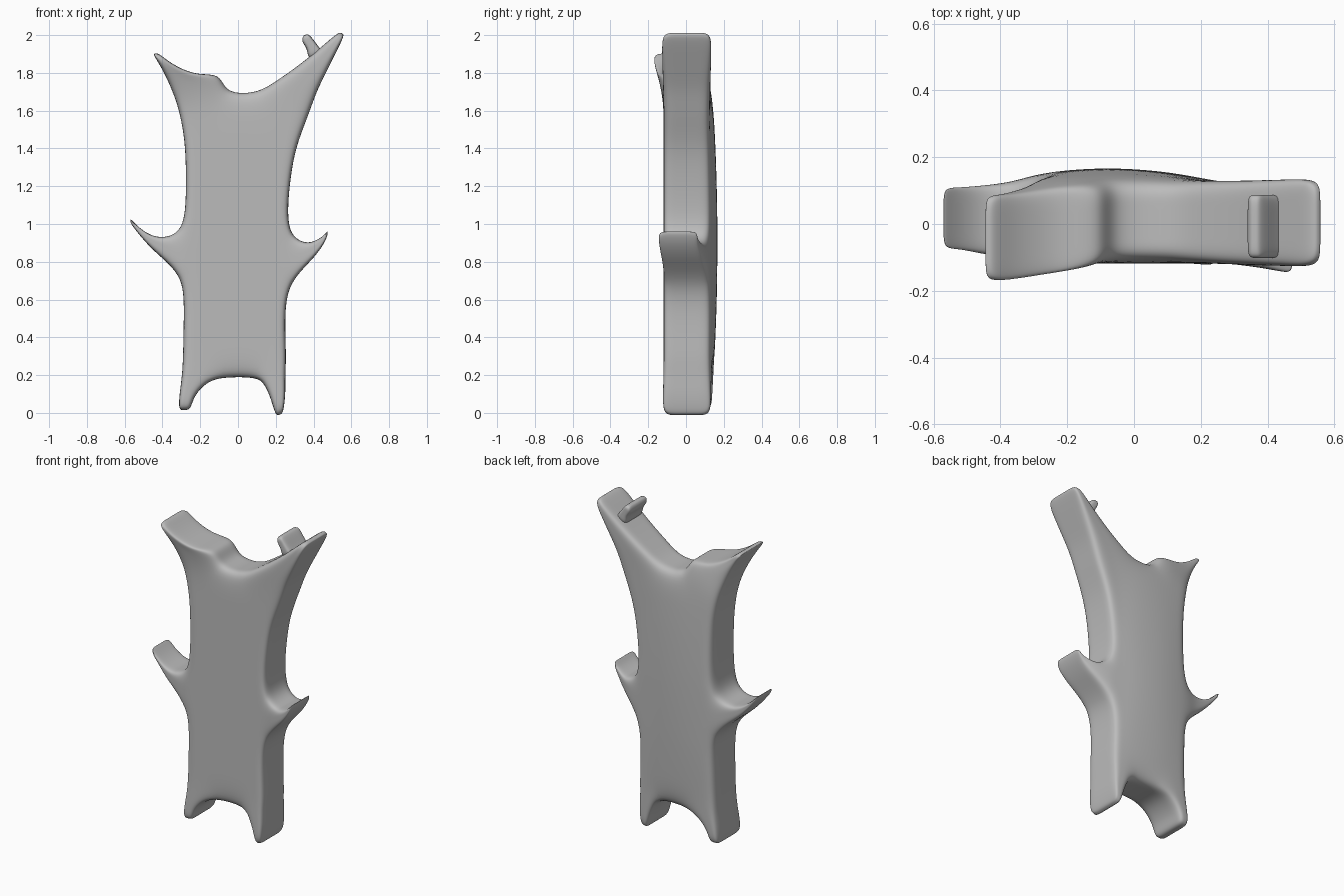
import bpy
import bmesh

if "Cube" in bpy.data.objects:
    bpy.data.objects.remove(bpy.data.objects["Cube"])

grey = bpy.data.materials.new("plain_grey")
grey.use_nodes = True
colour = (0.5, 0.5, 0.5, 1)
grey.diffuse_color = colour
grey.node_tree.nodes["Principled BSDF"].inputs["Base Color"].default_value = colour


# A cage point is (x, z, depth shift, depth scale)
def lerp(a, b, t):
    return tuple(p + (q - p) * t for p, q in zip(a, b))


def depth_layers(point):
    """Four depths from the flat front to the gently bulging back."""
    x, z, shift, scale = point
    bulge = max(0, 1 - ((x + 0.07) / 0.32) ** 2) * max(0, 1 - (z - 0.9) ** 2)
    back = 0.125 + 0.045 * bulge
    return [shift + scale * y for y in (-0.118, -0.05, 0.06, back)]


def join_rows(rows, skip=None):
    """Quads between successive rows of points."""
    quads = []
    for low, high in zip(rows, rows[1:]):
        for i in range(len(low) - 1):
            quads.append((low[i], low[i + 1], high[i + 1], high[i]))
    return quads


def limb(base, ends, shift, scale):
    """Grow a three-point-wide strip out of base through pairs of end points."""
    rows = [base]
    for i, (a, b) in enumerate(ends, 1):
        t = min(1, i / (len(ends) - 1))
        depth = (shift * t, 1 + (scale - 1) * t)
        a, b = a + depth, b + depth
        rows.append([a, lerp(a, b, 0.4), b])
    return join_rows(rows)


def slab(name, quads):
    """Give a flat quad layout its depth, then subdivide it smooth."""
    bm = bmesh.new()
    verts, edges = {}, {}
    for quad in quads:
        for p in quad:
            if p not in verts:
                verts[p] = [bm.verts.new((p[0], y, p[1])) for y in depth_layers(p)]
        for a, b in zip(quad, quad[1:] + quad[:1]):
            edges.setdefault(frozenset((a, b)), []).append((a, b))
        for layer in (0, -1):
            bm.faces.new([verts[p][layer] for p in quad])
    for uses in edges.values():
        if len(uses) == 1:
            a, b = (verts[p] for p in uses[0])
            for i in range(3):
                bm.faces.new((a[i], b[i], b[i + 1], a[i + 1]))
    bmesh.ops.recalc_face_normals(bm, faces=bm.faces)
    for face in bm.faces:
        face.smooth = True
    mesh = bpy.data.meshes.new(name)
    bm.to_mesh(mesh)
    bm.free()
    mesh.materials.append(grey)
    obj = bpy.data.objects.new(name, mesh)
    bpy.context.collection.objects.link(obj)
    mod = obj.modifiers.new("smooth_surface", "SUBSURF")
    mod.levels = mod.render_levels = 3
    return obj


# Trunk rows: right edge x, left edge x, edge height, middle height
trunk = [
    (-0.29, 0.255, 0.32, 0.19),
    (-0.288, 0.25, 0.45, 0.42),
    (-0.285, 0.25, 0.6, 0.6),
    (-0.3, 0.275, 0.71, 0.71),
    (-0.3, 0.28, 0.83, 0.83),
    (-0.295, 0.275, 0.97, 0.96),
    (-0.275, 0.26, 1.1, 1.1),
    (-0.275, 0.28, 1.3, 1.3),
    (-0.282, 0.31, 1.45, 1.47),
    (-0.31, 0.37, 1.6, 1.69),
]
rows = []
for xr, xl, z, mid in trunk:
    right, left = (xr, z, 0, 1), (xl, z - 0.03, 0, 1)
    in_right, in_left = (-0.07, mid, 0, 1), (0.1, mid, 0, 1)
    rows.append([right, lerp(right, in_right, 0.35), in_right,
                 in_left, lerp(left, in_left, 0.35), left])
quads = join_rows(rows)
top, bottom = rows[-1], rows[0]

# Upper horns, outer point then inner point
quads += limb(top[:3], [((-0.345, 1.7), (-0.09, 1.8)),
                        ((-0.385, 1.79), (-0.22, 1.785)),
                        ((-0.425, 1.86), (-0.35, 1.845)),
                        ((-0.45, 1.9), (-0.42, 1.905))], -0.045, 1.05)
quads += limb(top[:2:-1], [((0.415, 1.7), (0.2, 1.755)),
                           ((0.46, 1.79), (0.31, 1.83)),
                           ((0.51, 1.89), (0.44, 1.935)),
                           ((0.565, 2.0), (0.535, 2.02))], 0, 1.07)

# Legs, outer point then inner point
quads += limb(bottom[:3], [((-0.295, 0.2), (-0.16, 0.17)),
                           ((-0.31, 0.1), (-0.235, 0.09)),
                           ((-0.315, 0.015), (-0.25, 0.015))], 0, 1.03)
quads += limb(bottom[:2:-1], [((0.25, 0.2), (0.14, 0.155)),
                              ((0.252, 0.1), (0.175, 0.075)),
                              ((0.24, 0), (0.2, -0.02))], 0, 1.03)

# Side arms, upper point then lower point
quads += limb([r[0] for r in rows[5:2:-1]], [((-0.375, 0.925), (-0.365, 0.79)),
                                             ((-0.46, 0.935), (-0.455, 0.865)),
                                             ((-0.53, 0.985), (-0.525, 0.945)),
                                             ((-0.57, 1.03), (-0.57, 1.005))], 0.015, 0.75)
quads += limb([r[-1] for r in rows[5:2:-1]], [((0.355, 0.895), (0.345, 0.765)),
                                              ((0.41, 0.91), (0.4, 0.82)),
                                              ((0.45, 0.935), (0.45, 0.885)),
                                              ((0.475, 0.965), (0.475, 0.94))], -0.045, 0.84)
slab("forked_trunk", quads)

# Small nub on the inside of the taller horn
depth = (-0.01, 0.78)
root_a, root_b = (0.37, 1.87) + depth, (0.46, 1.9) + depth
nub = [[root_a, lerp(root_a, root_b, 0.5), root_b]]
for a, b in [((0.368, 1.93), (0.425, 1.94)),
             ((0.335, 1.965), (0.4, 1.975)),
             ((0.345, 2.0), (0.375, 2.005))]:
    nub.append([a + depth, lerp(a + depth, b + depth, 0.5), b + depth])
slab("horn_nub", join_rows(nub))
